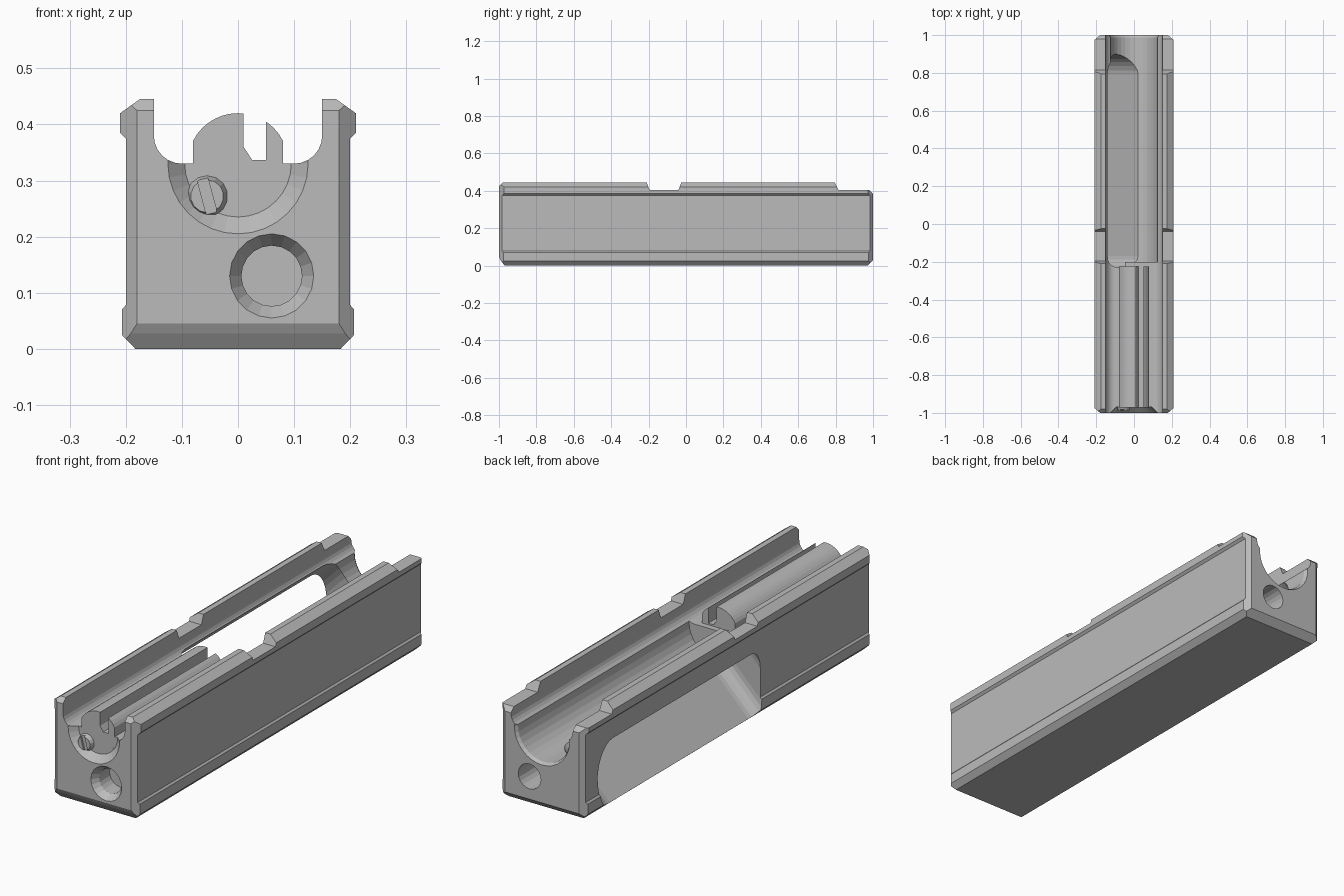
import bpy, bmesh
from math import sin, cos, pi, radians
from mathutils import Vector

if "Cube" in bpy.data.objects:
    bpy.data.objects.remove(bpy.data.objects["Cube"], do_unlink=True)

steel = bpy.data.materials.new("grey steel")
steel.use_nodes = True
steel.diffuse_color = (0.5, 0.5, 0.5, 1)
steel.node_tree.nodes["Principled BSDF"].inputs["Base Color"].default_value = (0.5, 0.5, 0.5, 1)


def finish(name, bm):
    bmesh.ops.recalc_face_normals(bm, faces=bm.faces)
    mesh = bpy.data.meshes.new(name)
    bm.to_mesh(mesh)
    bm.free()
    mesh.materials.append(steel)
    ob = bpy.data.objects.new(name, mesh)
    bpy.context.collection.objects.link(ob)
    return ob


def prism(name, pts, a, b, place):
    """Extrude a 2D outline from a to b; place(u, v, t) gives the 3D point."""
    bm = bmesh.new()
    low = [bm.verts.new(place(u, v, a)) for u, v in pts]
    high = [bm.verts.new(place(u, v, b)) for u, v in pts]
    bm.faces.new(low)
    bm.faces.new(high)
    for i in range(len(pts)):
        j = (i + 1) % len(pts)
        bm.faces.new((low[i], low[j], high[j], high[i]))
    return finish(name, bm)


def cone(name, start, end, r1, r2, sides=20):
    start, end = Vector(start), Vector(end)
    bm = bmesh.new()
    bmesh.ops.create_cone(bm, cap_ends=True, segments=sides, radius1=r1,
                          radius2=r2, depth=(end - start).length)
    turn = (end - start).to_track_quat('Z', 'Y')
    for v in bm.verts:
        v.co = turn @ v.co + (start + end) / 2
    return finish(name, bm)


def combine(ob, tool, operation='DIFFERENCE'):
    mod = ob.modifiers.new("cut", 'BOOLEAN')
    mod.operation, mod.object, mod.solver = operation, tool, 'EXACT'
    deps = bpy.context.evaluated_depsgraph_get()
    mesh = bpy.data.meshes.new_from_object(ob.evaluated_get(deps))
    ob.modifiers.clear()
    ob.data = mesh
    bpy.data.objects.remove(tool, do_unlink=True)


def arc(cx, cy, r, a, b, steps):
    return [(cx + r * cos(radians(a + (b - a) * i / steps)),
             cy + r * sin(radians(a + (b - a) * i / steps))) for i in range(steps + 1)]


def along_y(u, v, t):
    return (u, t, v)


def along_x(u, v, t):
    return (t, u, v)


def along_z(u, v, t):
    return (u, v, t)


# Body: cross-section with an open channel, trimmed by side and plan outlines
half = [(0.183, 0), (0.207, 0.025), (0.207, 0.07), (0.2, 0.078), (0.2, 0.375),
        (0.21, 0.385), (0.21, 0.42), (0.175, 0.445), (0.15, 0.445)]
half += arc(0.1, 0.38, 0.05, 0, -90, 6)
body = prism("receiver_body", half + [(-x, z) for x, z in reversed(half)], -1, 1, along_y)

side = [(-1, 0.045), (-0.99, 0.027), (-0.97, 0), (0.97, 0), (1, 0.03), (1, 0.385),
        (0.98, 0.405), (0.815, 0.405), (0.795, 0.445), (-0.025, 0.445), (-0.04, 0.405),
        (-0.195, 0.405), (-0.21, 0.445), (-0.98, 0.445), (-1, 0.425)]
combine(body, prism("side_trim", side, -0.3, 0.3, along_x), 'INTERSECT')
corner = [(0.18, -1.01), (0.18, -1), (0.212, -0.972), (0.212, 0.972), (0.18, 1), (0.18, 1.01)]
plan = corner + [(-x, y) for x, y in reversed(corner)]
combine(body, prism("plan_trim", plan, -0.1, 0.6, along_z), 'INTERSECT')

# Rear bore with tapered ends, and the flared front mouth
AXIS = 0.33


def bore(y1, y2, r1, r2):
    combine(body, cone("bore_cutter", (0, y1, AXIS), (0, y2, AXIS), r1, r2, 32))


bore(-0.2, 1.1, 0.125, 0.125)
bore(-0.23, -0.199, 0.095, 0.126)
bore(0.985, 1.01, 0.124, 0.14)
bore(-1.01, -0.97, 0.135, 0.095)

# Sloping chute from the bore out through the right wall
F, T = 0.131, 0.346
section = (arc(-0.17, F + 0.06, 0.06, 180, 270, 5) + arc(0.79, F + 0.107, 0.107, -90, 0, 7)
           + arc(0.793, T - 0.107, 0.107, 0, 90, 7) + arc(-0.17, T - 0.06, 0.06, 90, 180, 5))
R = 0.5 ** 0.5
combine(body, prism("chute_cutter", section, -0.2, 0.45,
                    lambda u, v, t: (-(t + v) * R, u, (v - t) * R)))

# Lower round hole: countersunk at the front, plain at the back
HX, HZ = 0.06, 0.13
combine(body, cone("sink_cutter", (HX, -1.01, HZ), (HX, -0.97, HZ), 0.082, 0.054))
combine(body, cone("hole_cutter", (HX, -0.98, HZ), (HX, -0.9, HZ), 0.054, 0.054))
combine(body, cone("hole_cutter", (HX, 0.6, HZ), (HX, 1.1, HZ), 0.055, 0.055))

# Round recess on each side wall
for s in (-1, 1):
    combine(body, cone("recess_cutter", (s * 0.21, -0.87, 0.25), (s * 0.175, -0.87, 0.25),
                       0.068, 0.037))

# Bolt: rounded bar clipped flat at the sides, with a slot along its top
W = 0.08
ring = [(max(-W, min(W, x)), z) for x, z in arc(0, AXIS, 0.09, 0, 360, 40)[:-1]]
bolt = prism("bolt", ring, -0.971, -0.226, along_y)
slot = [(0.025, 0.337), (0.05, 0.337), (0.05, 0.5), (0.01, 0.5), (0.01, 0.36)]
combine(bolt, prism("slot_cutter", slot, -1.1, 0, along_y))
combine(bolt, cone("socket_cutter", (-0.01, -0.25, 0.31), (-0.01, -0.2, 0.31), 0.045, 0.045))
cone("bolt_pin", (-0.01, -0.26, 0.31), (-0.01, -0.232, 0.31), 0.025, 0.02)


# Slotted screws on the front and in the right recess
def screw(name, base, tip, r, place, centre, tilt):
    head = cone(name, base, tip, r, r * 0.75, 14)
    c, s = cos(tilt), sin(tilt)
    bar = [(centre[0] + u * r * c - v * r * s, centre[1] + u * r * s + v * r * c)
           for u, v in ((-1.2, -0.25), (1.2, -0.25), (1.2, 0.25), (-1.2, 0.25))]
    t = tip[0] if place is along_x else tip[1]
    combine(head, prism("bar_cutter", bar, t - 0.008, t + 0.008, place))


screw("front_screw", (-0.055, -0.965, 0.272), (-0.055, -0.99, 0.272), 0.039,
      along_y, (-0.055, 0.272), radians(105))
screw("right_screw", (-0.17, -0.87, 0.25), (-0.188, -0.87, 0.25), 0.032,
      along_x, (-0.87, 0.25), radians(60))
